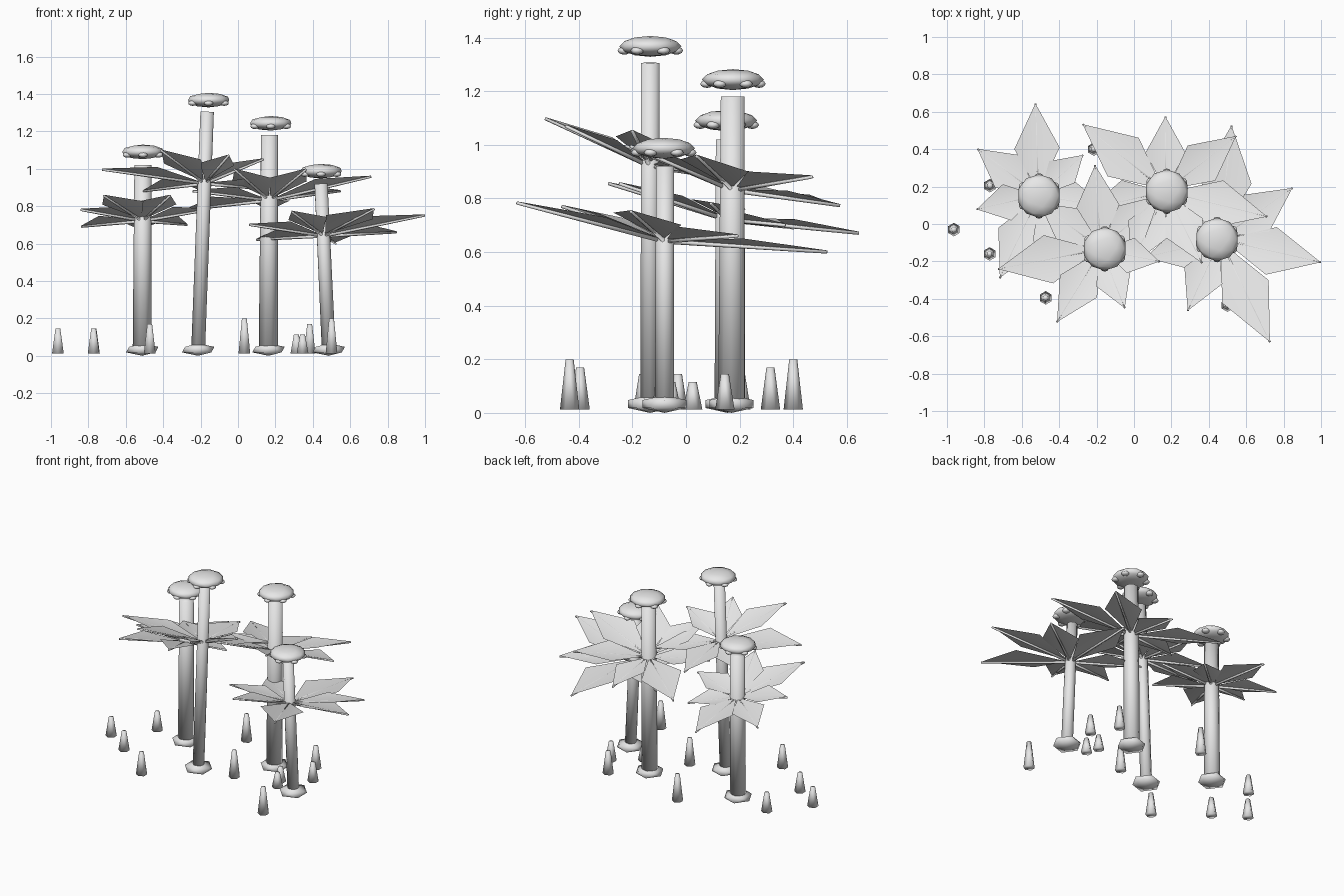
import bpy, bmesh, math
from mathutils import Vector, Matrix

cube = bpy.data.objects.get("Cube")
if cube:
    bpy.data.objects.remove(cube, do_unlink=True)

GREY = (0.8, 0.8, 0.8, 1.0)
mat = bpy.data.materials.new("plain_grey")
mat.use_nodes = True
mat.diffuse_color = GREY
mat.node_tree.nodes["Principled BSDF"].inputs["Base Color"].default_value = GREY


def finish(bm, name):
    """Turn the bmesh into a smooth-shaded grey object."""
    for face in bm.faces:
        face.smooth = True
    mesh = bpy.data.meshes.new(name)
    bm.to_mesh(mesh)
    bm.free()
    mesh.materials.append(mat)
    bpy.context.collection.objects.link(bpy.data.objects.new(name, mesh))


def add_cone(bm, a, b, r1, r2, sides):
    """Tapered column from a to b with end caps."""
    axis = b - a
    turn = axis.to_track_quat('Z', 'Y').to_matrix().to_4x4()
    bmesh.ops.create_cone(bm, cap_ends=True, segments=sides, radius1=r1,
                          radius2=r2, depth=axis.length,
                          matrix=Matrix.Translation((a + b) / 2) @ turn)


def add_blob(bm, centre, radius, half_height, detail):
    """Squashed ball."""
    place = Matrix.Translation(centre) @ Matrix.Diagonal((radius, radius, half_height, 1))
    bmesh.ops.create_icosphere(bm, subdivisions=detail, radius=1, matrix=place)


def make_trunk(name, foot, top, r1, r2):
    bm = bmesh.new()
    add_cone(bm, foot, top, r1, r2, 10)
    finish(bm, name + "_trunk")
    bm = bmesh.new()
    add_blob(bm, foot, 0.097, 0.033, 1)
    finish(bm, name + "_foot")


def make_cap(name, centre):
    """Domed cap with a ring of knobs under the rim."""
    bm = bmesh.new()
    add_blob(bm, centre, 0.116, 0.039, 2)
    finish(bm, name + "_cap")
    bm = bmesh.new()
    for i in range(6):
        a = math.tau * (i + 0.5) / 6
        add_blob(bm, centre + Vector((0.097 * math.cos(a), 0.097 * math.sin(a), -0.016)),
                 0.025, 0.015, 2)
    finish(bm, name + "_cap_knobs")


def make_crown(name, centre, leaves):
    """Shallow folded kite leaves, each carried by a thin rib."""
    blades, ribs = bmesh.new(), bmesh.new()
    for angle, length, rise in leaves:
        a = math.radians(angle)
        out = Vector((math.cos(a), math.sin(a), rise / length))
        side = Vector((-math.sin(a), math.cos(a), -0.18 * math.cos(a)))
        width = 0.05 + 0.145 * length

        def point(along, across, lift):
            return blades.verts.new(centre + out * length * along + side * across
                                    + Vector((0, 0, lift)))

        base, tip = point(0.03, 0, 0.006), point(1, 0, 0.006)
        left, right = point(0.51, width, 0.028), point(0.51, -width, 0.028)
        blades.faces.new((base, tip, left))
        blades.faces.new((base, right, tip))
        add_cone(ribs, centre, centre + out * length, 0.009, 0.006, 6)
    finish(blades, name + "_leaves")
    finish(ribs, name + "_leaf_ribs")


# Trees: foot, trunk top, radii, cap centre, crown centre, leaves (angle, length, rise)
TREES = {
    "back_right_tree": dict(
        foot=(-0.512, 0.155), top=(-0.508, 0.155, 1.02), radii=(0.051, 0.046),
        cap=(-0.508, 0.15, 1.09), crown=(-0.51, 0.155, 0.72),
        leaves=[(-10, 0.36, 0.06), (42, 0.32, -0.02), (92, 0.49, -0.05), (143, 0.41, -0.03),
                (193, 0.34, 0.06), (245, 0.49, 0.135), (290, 0.43, 0.135)]),
    "back_left_tree": dict(
        foot=(0.163, 0.17), top=(0.169, 0.174, 1.18), radii=(0.052, 0.046),
        cap=(0.175, 0.175, 1.243), crown=(0.168, 0.175, 0.83),
        leaves=[(-14, 0.56, 0.127), (38, 0.48, 0.05), (90, 0.4, -0.057), (141, 0.57, -0.05),
                (193, 0.42, 0.05), (245, 0.44, 0.165), (297, 0.43, 0.165)]),
    "front_right_tree": dict(
        foot=(-0.213, -0.134), top=(-0.165, -0.134, 1.305), radii=(0.037, 0.036),
        cap=(-0.157, -0.133, 1.367), crown=(-0.177, -0.134, 0.92),
        leaves=[(-12, 0.32, 0.13), (42, 0.43, -0.03), (94, 0.45, -0.04), (143, 0.41, -0.04),
                (191, 0.56, 0.075), (239, 0.455, 0.177), (292, 0.34, 0.15)]),
    "front_left_tree": dict(
        foot=(0.485, -0.08), top=(0.444, -0.078, 0.92), radii=(0.037, 0.035),
        cap=(0.444, -0.083, 0.987), crown=(0.458, -0.08, 0.64),
        leaves=[(-13, 0.555, 0.11), (35, 0.475, 0.02), (84, 0.61, -0.04), (143, 0.45, -0.02),
                (194, 0.41, 0.06), (246, 0.42, 0.13), (296, 0.613, 0.143)]),
}
for name, t in TREES.items():
    make_trunk(name, Vector((*t["foot"], 0.033)), Vector(t["top"]), *t["radii"])
    make_cap(name, Vector(t["cap"]))
    make_crown(name, Vector(t["crown"]), t["leaves"])

# Ground sprouts: x, y, height
SPROUTS = [(-0.963, -0.03, 0.145), (-0.77, 0.205, 0.145), (-0.772, -0.16, 0.145),
           (-0.472, -0.395, 0.17), (0.034, -0.09, 0.2), (-0.214, 0.4, 0.2),
           (0.345, -0.055, 0.115), (0.312, 0.025, 0.115), (0.383, 0.315, 0.17),
           (0.48, 0.145, 0.145), (0.5, -0.434, 0.2)]
for i, (x, y, height) in enumerate(SPROUTS):
    bm = bmesh.new()
    add_cone(bm, Vector((x, y, 0.013)), Vector((x, y, height)), 0.036, 0.015, 6)
    finish(bm, f"ground_sprout_{i + 1}")
